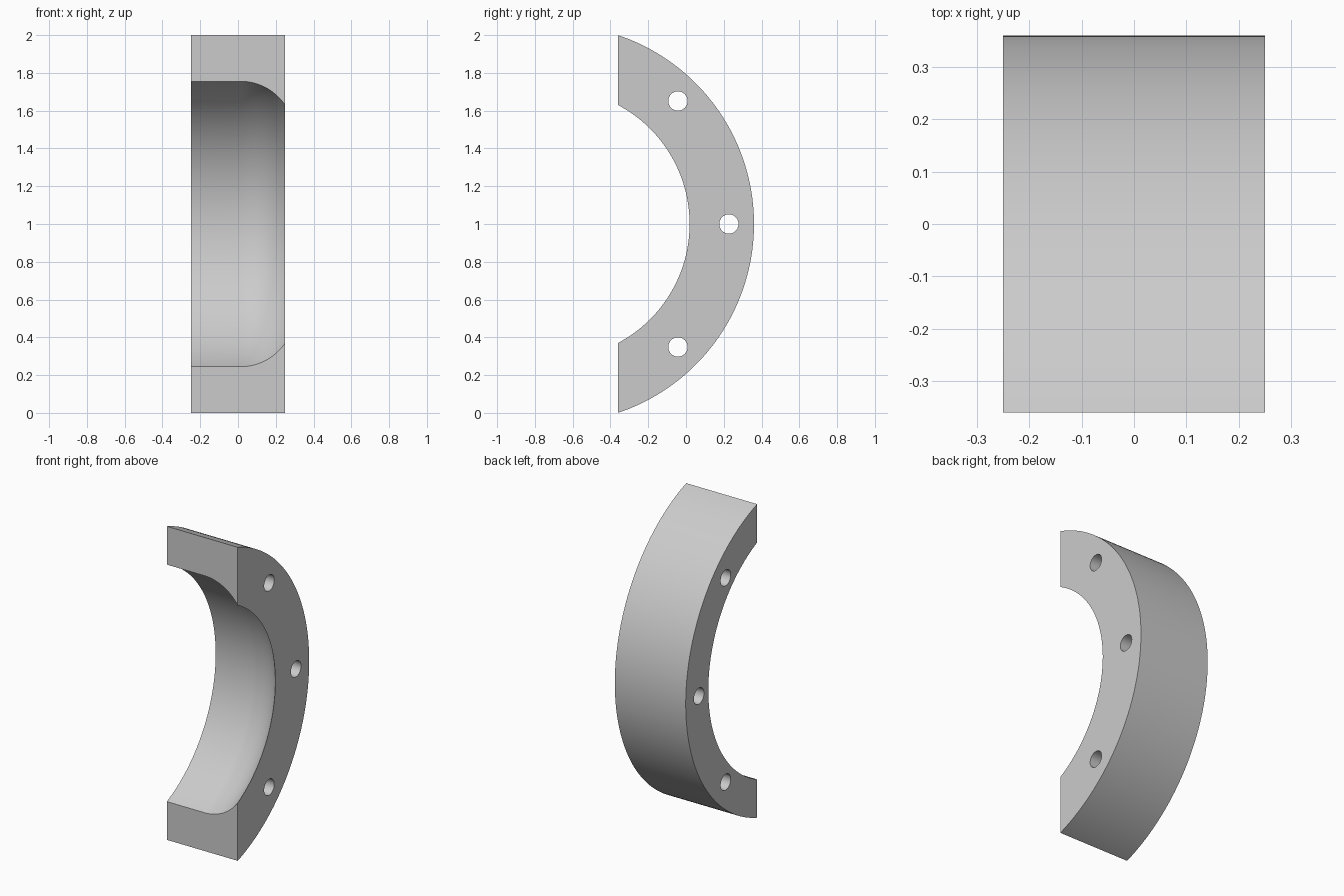
import bpy, bmesh
from math import sin, cos, asin, sqrt, radians
from mathutils import Vector, Matrix

cube = bpy.data.objects.get("Cube")
if cube:
    bpy.data.objects.remove(cube)

HALF_WIDTH, FRONT_Y = 0.25, -0.36
AXIS = Vector((0, -0.694, 1))
OUTER, BORE, LIP, FILLET = 1.054, 0.826, 0.713, 0.30
BOLT_CIRCLE, HOLE_RADIUS = 0.921, 0.051

gray = bpy.data.materials.new("light gray")
gray.use_nodes = True
gray.diffuse_color = (0.6, 0.6, 0.6, 1)
gray.node_tree.nodes["Principled BSDF"].inputs["Base Color"].default_value = gray.diffuse_color


def make_object(name, bm):
    bmesh.ops.recalc_face_normals(bm, faces=bm.faces)
    mesh = bpy.data.meshes.new(name)
    bm.to_mesh(mesh)
    bm.free()
    mesh.materials.append(gray)
    obj = bpy.data.objects.new(name, mesh)
    bpy.context.collection.objects.link(obj)
    return obj


# Ring cross-section as (x, radius): straight bore curving in to the lip
drop = BORE - LIP
length = sqrt(2 * FILLET * drop - drop ** 2)
sweep = asin(length / FILLET)
profile = [(HALF_WIDTH, OUTER), (-HALF_WIDTH, OUTER), (-HALF_WIDTH, BORE)]
for i in range(17):
    a = sweep * i / 16
    profile.append((HALF_WIDTH - length + FILLET * sin(a), BORE - FILLET * (1 - cos(a))))

# Sweep the section about the x axis, then trim flat at the front
bm = bmesh.new()
start = radians(-80)
turn = Matrix.Rotation(start, 3, 'X')
verts = [bm.verts.new(AXIS + turn @ Vector((x, r, 0))) for x, r in profile]
edges = [bm.edges.new((verts[i - 1], verts[i])) for i in range(len(verts))]
bmesh.ops.spin(bm, geom=verts + edges, cent=AXIS, axis=(1, 0, 0),
               angle=-2 * start, steps=128, use_duplicate=False)
bmesh.ops.bisect_plane(bm, geom=bm.verts[:] + bm.edges[:] + bm.faces[:],
                       plane_co=(0, FRONT_Y, 0), plane_no=(0, -1, 0), clear_outer=True)
bmesh.ops.holes_fill(bm, edges=[e for e in bm.edges if e.is_boundary], sides=0)
ring = make_object("ring_segment", bm)

# Three through holes on the bolt circle
bm = bmesh.new()
for angle in (-45, 0, 45):
    a = radians(angle)
    place = Matrix.Translation(AXIS + BOLT_CIRCLE * Vector((0, cos(a), sin(a))))
    bmesh.ops.create_cone(bm, cap_ends=True, segments=48, radius1=HOLE_RADIUS,
                          radius2=HOLE_RADIUS, depth=1,
                          matrix=place @ Matrix.Rotation(radians(90), 4, 'Y'))
cutter = make_object("bolt_hole_cutter", bm)
cutter.hide_render = True

cut = ring.modifiers.new("bolt holes", 'BOOLEAN')
cut.operation, cut.solver, cut.object = 'DIFFERENCE', 'EXACT', cutter
bpy.ops.object.select_all(action='DESELECT')
ring.select_set(True)
bpy.context.view_layer.objects.active = ring
bpy.ops.object.modifier_apply(modifier=cut.name)
bpy.data.objects.remove(cutter)
bpy.ops.object.shade_smooth_by_angle(angle=radians(30))
